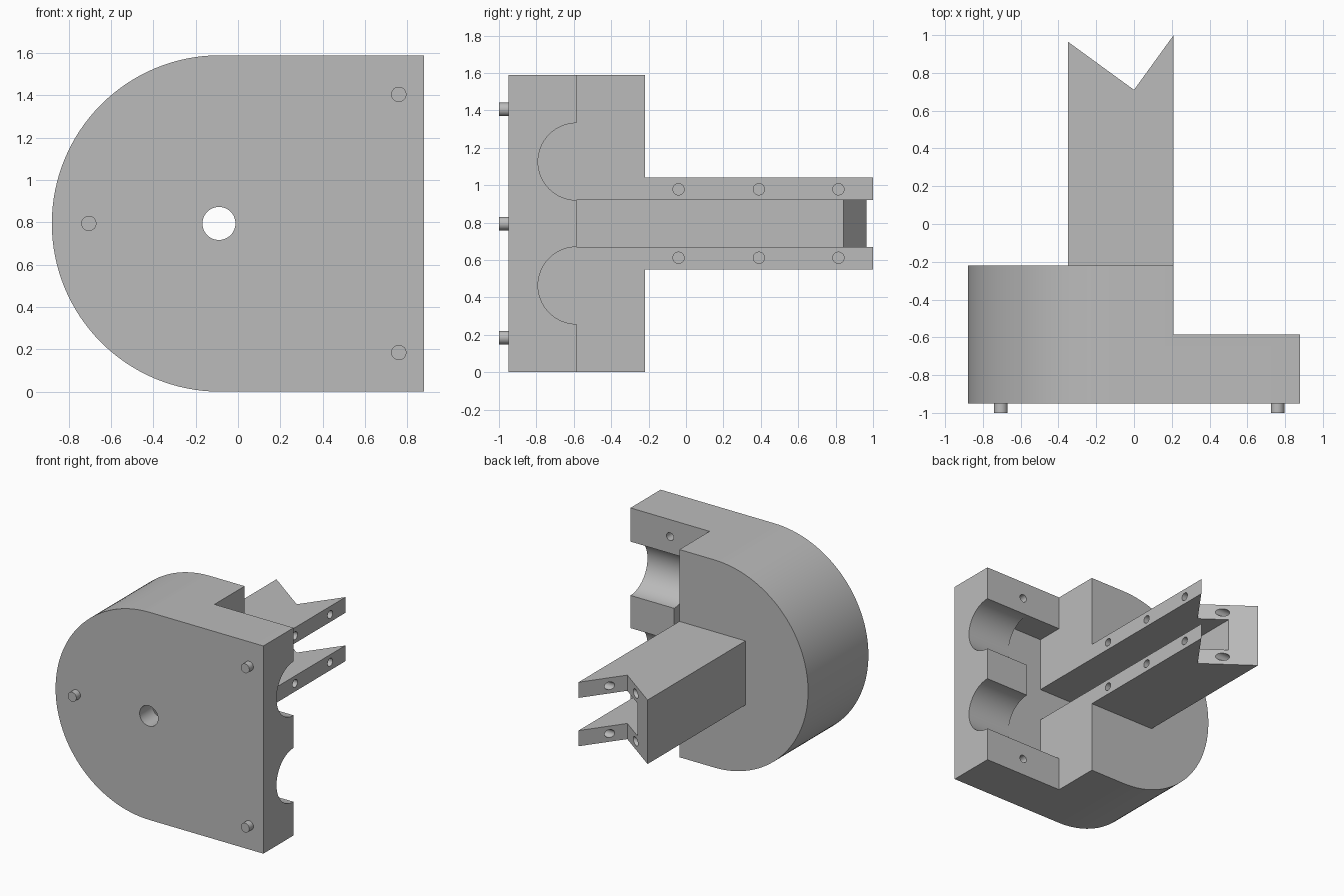
import bpy
import bmesh
from math import pi, cos, sin, radians
from mathutils import Matrix, Vector

cube = bpy.data.objects.get("Cube")
if cube:
    bpy.data.objects.remove(cube, do_unlink=True)

grey = bpy.data.materials.new("plain grey")
grey.use_nodes = True
colour = (0.5, 0.5, 0.5, 1)
grey.diffuse_color = colour
grey.node_tree.nodes["Principled BSDF"].inputs["Base Color"].default_value = colour


def finish(name, bm):
    bmesh.ops.recalc_face_normals(bm, faces=bm.faces)
    mesh = bpy.data.meshes.new(name)
    bm.to_mesh(mesh)
    bm.free()
    mesh.materials.append(grey)
    obj = bpy.data.objects.new(name, mesh)
    bpy.context.collection.objects.link(obj)
    return obj


def prism(name, points, direction):
    """Extrude a closed outline along a direction."""
    bm = bmesh.new()
    face = bm.faces.new([bm.verts.new(p) for p in points])
    new = bmesh.ops.extrude_face_region(bm, geom=[face])["geom"]
    verts = [v for v in new if isinstance(v, bmesh.types.BMVert)]
    bmesh.ops.translate(bm, verts=verts, vec=direction)
    return finish(name, bm)


def box(name, low, high):
    (x0, y0, z0), (x1, y1, z1) = low, high
    outline = [(x0, y0, z0), (x1, y0, z0), (x1, y1, z0), (x0, y1, z0)]
    return prism(name, outline, (0, 0, z1 - z0))


def rod(name, start, end, radius, sides=32):
    """Cylinder between two points."""
    a, b = Vector(start), Vector(end)
    turn = (b - a).to_track_quat("Z", "Y").to_matrix().to_4x4()
    bm = bmesh.new()
    bmesh.ops.create_cone(bm, cap_ends=True, segments=sides, radius1=radius,
                          radius2=radius, depth=(b - a).length,
                          matrix=Matrix.Translation((a + b) / 2) @ turn)
    return finish(name, bm)


def carve(obj, cutters):
    """Subtract the cutters and bake the result."""
    for cutter in cutters:
        cutter.hide_render = True
        mod = obj.modifiers.new("cut", "BOOLEAN")
        mod.operation = "DIFFERENCE"
        mod.solver = "EXACT"
        mod.object = cutter
    graph = bpy.context.evaluated_depsgraph_get()
    mesh = bpy.data.meshes.new_from_object(obj.evaluated_get(graph))
    obj.modifiers.clear()
    obj.data = mesh


# Main dimensions
MID = 0.795            # centre height and outer radius
ROUND_X = -0.085       # centre of the rounded end
FRONT, STEP, BACK = -0.95, -0.585, -0.22
SIDE = 0.21            # open side of the rear block and arm
FLOOR = -0.793         # bottom of the gear pocket

# Housing: rounded outline, extruded front to back
arc = [radians(90 + 180 * i / 64) for i in range(65)]
outline = [(ROUND_X + MID * cos(a), FRONT, MID + MID * sin(a)) for a in arc]
outline += [(0.88, FRONT, 0), (0.88, FRONT, 2 * MID)]
housing = prism("housing", outline, (0, BACK - FRONT, 0))

# Arm with a notched end
arm = prism("arm", [(-0.35, BACK, 0.55), (SIDE, BACK, 0.55), (SIDE, 1, 0.55),
                    (0, 0.71, 0.55), (-0.35, 0.965, 0.55)], (0, 0, 0.49))

# Cutters shared by, or belonging to, each part
slot = box("slot_cutter", (-0.18, FLOOR, 0.67), (0.3, 1.2, 0.92))
step = box("step_cutter", (SIDE, STEP, -0.2), (1.2, 0.2, 1.8))
pocket = box("pocket_cutter", (SIDE, FLOOR, 0.258), (0.51, -0.4, 2 * MID - 0.258))
bore = rod("bore_cutter", (-0.09, -1.2, MID), (-0.09, -0.7, MID), 0.078, 48)
housing_cuts = [step, pocket, slot, bore]
arm_cuts = [slot]
for s in (-1, 1):
    z = MID + s * 0.331
    housing_cuts.append(rod("cradle_cutter", (0.4, STEP, z), (1.1, STEP, z), 0.206, 64))
    z = MID + s * 0.665
    housing_cuts.append(rod("screw_cutter", (0.545, -0.8, z), (0.545, -0.5, z), 0.03))
    z = MID + s * 0.183
    for y in (-0.04, 0.39, 0.815):
        arm_cuts.append(rod("screw_cutter", (-0.28, y, z), (0.4, y, z), 0.03))

carve(housing, housing_cuts)
carve(arm, arm_cuts)
for cutter in set(housing_cuts + arm_cuts):
    bpy.data.objects.remove(cutter, do_unlink=True)

# Locating pins on the front
parts = [housing, arm]
for name, x, z in (("upper_pin", 0.76, 1.405), ("lower_pin", 0.76, 0.185),
                   ("side_pin", -0.705, MID)):
    parts.append(rod(name, (x, -1, z), (x, FRONT + 0.01, z), 0.036))

# Smooth the curved walls, keep the edges sharp
bpy.ops.object.select_all(action="DESELECT")
for part in parts:
    part.select_set(True)
bpy.context.view_layer.objects.active = housing
bpy.ops.object.shade_smooth_by_angle(angle=radians(30))
